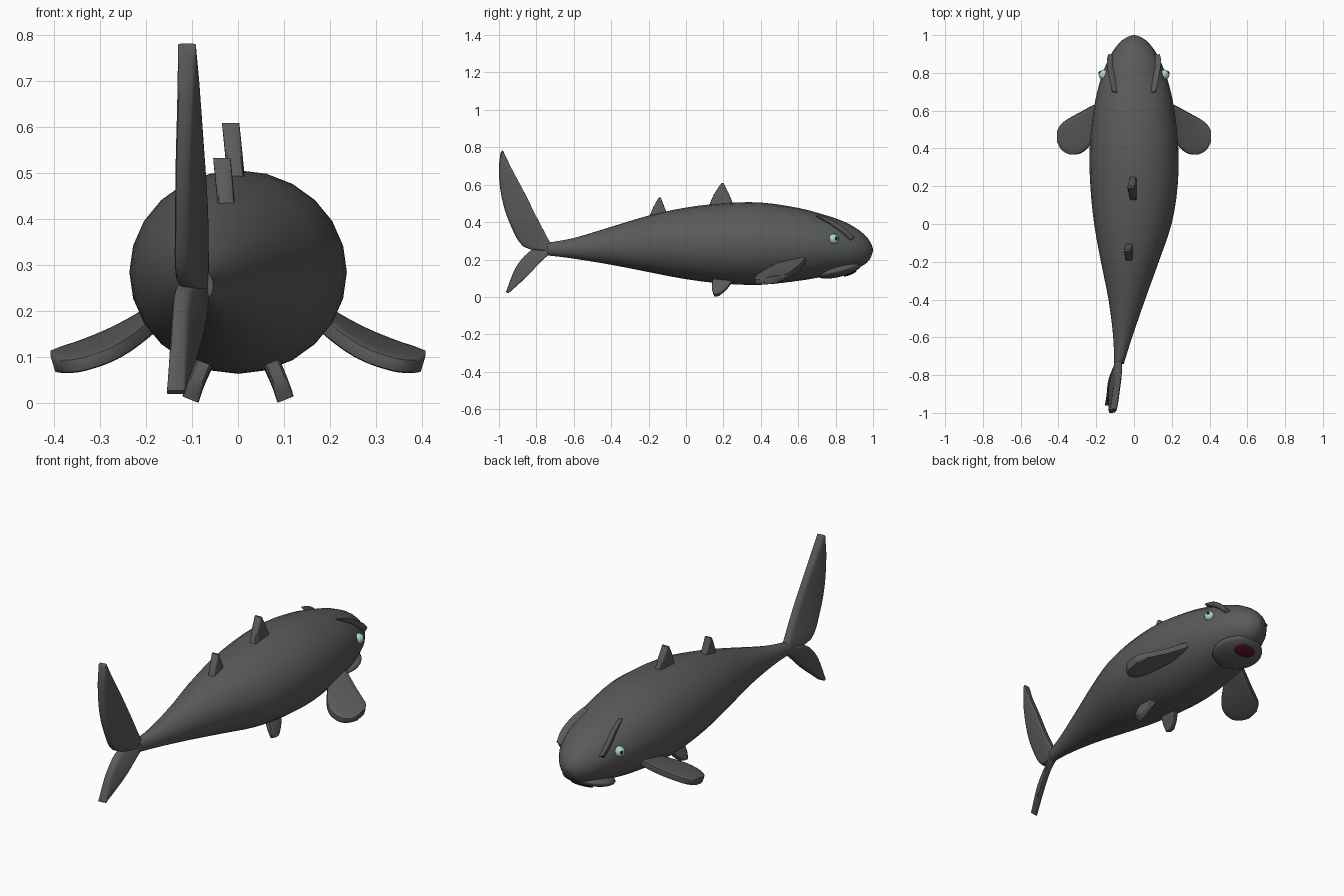
import bpy, bmesh, math
from mathutils import Vector

if "Cube" in bpy.data.objects:
    bpy.data.objects.remove(bpy.data.objects["Cube"])


def material(name, rgb):
    m = bpy.data.materials.new(name)
    m.diffuse_color = (*rgb, 1)
    m.use_nodes = True
    m.node_tree.nodes["Principled BSDF"].inputs["Base Color"].default_value = m.diffuse_color
    return m


GREY = material("slate_grey", (0.10, 0.105, 0.10))
EYE = material("pale_green", (0.42, 0.68, 0.54))
RED = material("dark_red", (0.09, 0.004, 0.022))
BLACK = material("black", (0.01, 0.015, 0.012))


def smooth(obj, angle):
    bpy.ops.object.select_all(action='DESELECT')
    obj.select_set(True)
    bpy.context.view_layer.objects.active = obj
    bpy.ops.object.shade_smooth_by_angle(angle=math.radians(angle))


def resample(rows, steps):
    """Catmull-Rom interpolation through rows of numbers."""
    out = []
    for i in range(len(rows) - 1):
        a, b, c, d = (rows[max(0, min(len(rows) - 1, i + k))] for k in (-1, 0, 1, 2))
        for s in range(steps):
            t = s / steps
            out.append([0.5 * (2 * q + (r - p) * t + (2 * p - 5 * q + 4 * r - w) * t * t
                        + (3 * q - p - 3 * r + w) * t ** 3) for p, q, r, w in zip(a, b, c, d)])
    return out + [list(rows[-1])]


def loft(name, rings, mat, angle=40):
    bm = bmesh.new()
    loops = [[bm.verts.new(p) for p in ring] for ring in rings]
    n = len(loops[0])
    for a, b in zip(loops, loops[1:]):
        for i in range(n):
            j = (i + 1) % n
            bm.faces.new((a[i], a[j], b[j], b[i]))
    bm.faces.new(loops[0])
    bm.faces.new(loops[-1])
    bmesh.ops.recalc_face_normals(bm, faces=bm.faces)
    me = bpy.data.meshes.new(name)
    bm.to_mesh(me)
    bm.free()
    me.materials.append(mat)
    obj = bpy.data.objects.new(name, me)
    bpy.context.collection.objects.link(obj)
    smooth(obj, angle)
    return obj


def fin(name, rows, normal, half, side=1, power=0.4, steps=4):
    """Rounded slab through (lead xyz, trail xyz) sections, mirrored by side."""
    nrm = Vector(normal).normalized() * half
    shape = lambda v: math.copysign(abs(v) ** power, v)
    rings = []
    for r in resample(rows, steps):
        lead, trail = Vector(r[:3]), Vector(r[3:6])
        ring = []
        for k in range(16):
            a = 2 * math.pi * k / 16
            p = (lead + trail) / 2 + (lead - trail) / 2 * shape(math.cos(a)) + nrm * shape(math.sin(a))
            ring.append((p.x * side, p.y, p.z))
        rings.append(ring)
    return loft(name, rings, GREY)


def ball(name, loc, scale, mat, rot=(0, 0, 0)):
    bpy.ops.mesh.primitive_uv_sphere_add(segments=24, ring_count=14, location=loc, rotation=rot)
    obj = bpy.context.object
    obj.name = name
    obj.scale = scale
    obj.data.materials.append(mat)
    smooth(obj, 60)
    return obj


# Body: y, centre x, half width, top z, bottom z
body = [(-0.74, -0.08, 0.026, 0.29, 0.222), (-0.60, -0.06, 0.050, 0.315, 0.205),
        (-0.40, -0.038, 0.097, 0.375, 0.172), (-0.20, -0.022, 0.153, 0.435, 0.133),
        (0.0, -0.006, 0.205, 0.478, 0.095), (0.2, 0, 0.231, 0.501, 0.071),
        (0.4, 0, 0.235, 0.505, 0.065), (0.6, 0, 0.214, 0.476, 0.086),
        (0.72, 0, 0.190, 0.445, 0.106), (0.82, 0, 0.158, 0.413, 0.127),
        (0.90, 0, 0.121, 0.374, 0.149), (0.955, 0, 0.081, 0.332, 0.174),
        (0.985, 0, 0.045, 0.295, 0.205), (1.0, 0, 0.006, 0.256, 0.244)]
rings = []
for y, cx, w, top, bot in resample(body, 3):
    rings.append([(cx + w * math.cos(2 * math.pi * k / 24), y,
                   (top + bot) / 2 + (top - bot) / 2 * math.sin(2 * math.pi * k / 24)) for k in range(24)])
loft("body", rings, GREY, 60)

# Tail lobes
fin("tail_upper", [(-0.08, -0.72, 0.28, -0.085, -0.74, 0.245),
                   (-0.078, -0.745, 0.325, -0.12, -0.87, 0.27),
                   (-0.08, -0.80, 0.43, -0.122, -0.945, 0.40),
                   (-0.09, -0.87, 0.57, -0.12, -0.985, 0.53),
                   (-0.10, -0.935, 0.69, -0.115, -1.0, 0.67),
                   (-0.111, -0.98, 0.782, -0.111, -0.99, 0.77)], (1, 0.15, 0), 0.02)
fin("tail_lower", [(-0.08, -0.73, 0.23, -0.085, -0.74, 0.258),
                   (-0.082, -0.78, 0.185, -0.12, -0.82, 0.255),
                   (-0.10, -0.85, 0.11, -0.13, -0.905, 0.165),
                   (-0.135, -0.95, 0.02, -0.135, -0.96, 0.028)], (1, 0.15, 0), 0.02)

# Dorsal fins
fin("dorsal_front", [(-0.003, 0.258, 0.48, -0.003, 0.12, 0.48),
                     (-0.010, 0.23, 0.55, -0.010, 0.15, 0.55),
                     (-0.016, 0.20, 0.609, -0.016, 0.19, 0.609)], (1, 0, 0), 0.019, power=0.3)
fin("dorsal_rear", [(-0.025, -0.095, 0.43, -0.025, -0.20, 0.42),
                    (-0.030, -0.115, 0.48, -0.030, -0.175, 0.48),
                    (-0.035, -0.135, 0.533, -0.035, -0.145, 0.533)], (1, 0, 0), 0.019, power=0.3)


# Pectoral fin surface follows a gently flattening slope
def pectoral(x, lead, trail):
    d = x - 0.2
    z = lambda y: 0.163 - 0.5 * d + 0.9 * d * d + 0.2 * (y - 0.5)
    return (x, lead, z(lead), x, trail, z(trail))


pectoral_rows = [pectoral(*r) for r in ((0.18, 0.645, 0.50), (0.23, 0.622, 0.42), (0.28, 0.595, 0.375),
                                        (0.34, 0.562, 0.368), (0.38, 0.535, 0.392), (0.402, 0.50, 0.43))]
pelvic_rows = [(0.065, 0.26, 0.10, 0.065, 0.145, 0.11), (0.09, 0.22, 0.045, 0.09, 0.138, 0.05),
               (0.103, 0.18, 0.012, 0.103, 0.15, 0.008)]
brow_rows = [(0.098, 0.70, 0.434, 0.096, 0.695, 0.430), (0.115, 0.78, 0.405, 0.112, 0.765, 0.388),
             (0.127, 0.85, 0.360, 0.124, 0.83, 0.342), (0.120, 0.897, 0.316, 0.118, 0.876, 0.298)]

# Paired parts
for side, label in ((1, "right"), (-1, "left")):
    fin("pectoral_fin_" + label, pectoral_rows, (0.3, -0.1, 1), 0.02, side)
    fin("pelvic_fin_" + label, pelvic_rows, (0.93, 0, 0.37), 0.019, side)
    fin("brow_" + label, brow_rows, (0.9, 0.2, 0.35), 0.02, side)
    ball("eye_" + label, (0.16 * side, 0.79, 0.31), (0.027,) * 3, EYE)
    ball("pupil_" + label, (0.182 * side, 0.803, 0.314), (0.005, 0.008, 0.009), BLACK, (0, 0, 0.45 * side))

# Mouth: flattened lip with a dark opening set low at the front
tilt = 0.25
ball("lip", (0, 0.82, 0.142), (0.135, 0.12, 0.034), GREY, (tilt, 0, 0))
local_y, local_z = 0.052, -0.0305
ball("mouth_opening", (0, 0.82 + local_y * math.cos(tilt) - local_z * math.sin(tilt),
                       0.142 + local_y * math.sin(tilt) + local_z * math.cos(tilt)),
     (0.06, 0.038, 0.007), RED, (tilt + 0.14, 0, 0))
